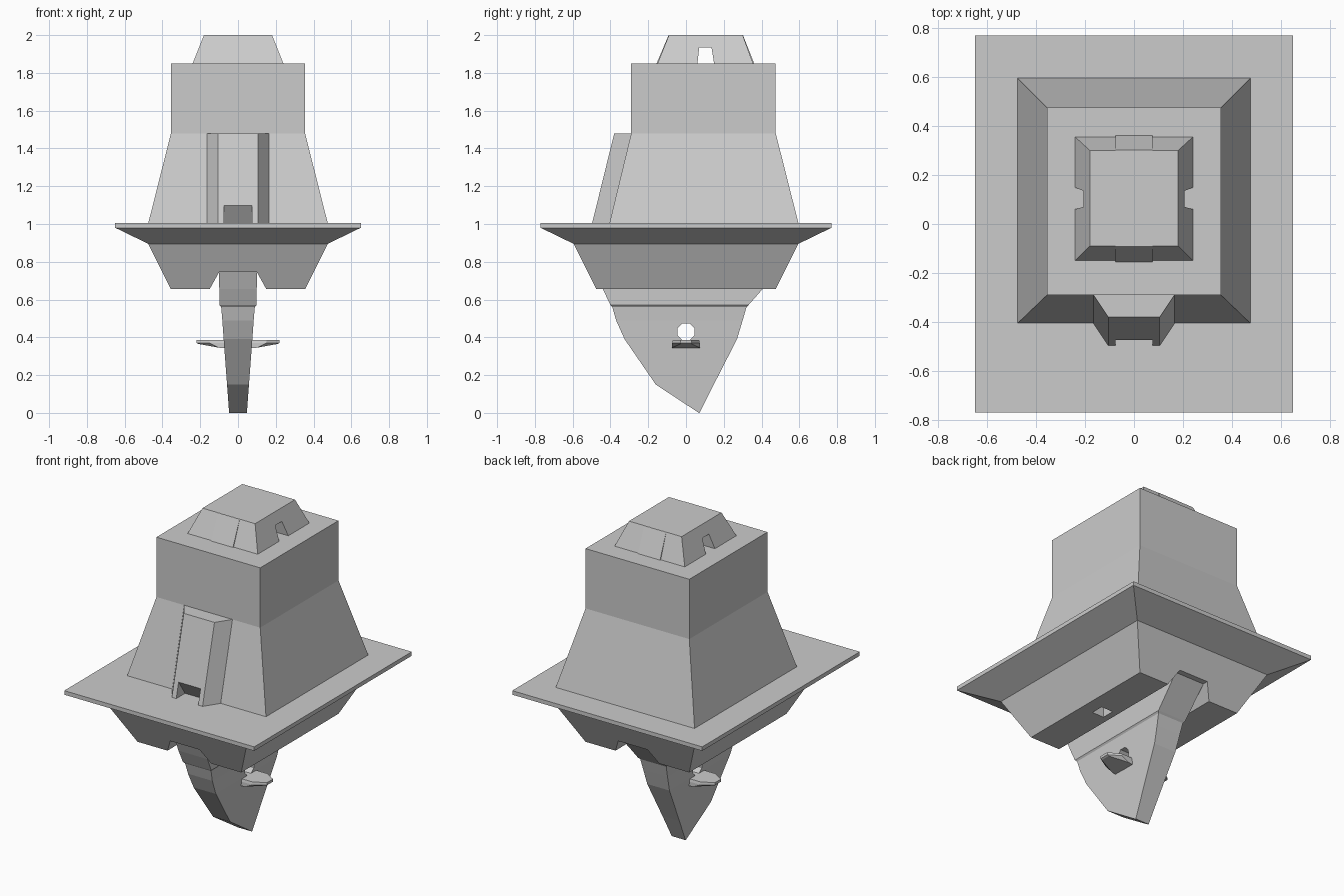
import bpy, bmesh, math

if "Cube" in bpy.data.objects:
    bpy.data.objects.remove(bpy.data.objects["Cube"])


def loft(name, rings):
    """Closed solid skinned through rings with equal point counts."""
    bm = bmesh.new()
    vs = [[bm.verts.new(p) for p in r] for r in rings]
    n = len(rings[0])
    for a, b in zip(vs, vs[1:]):
        for i in range(n):
            j = (i + 1) % n
            bm.faces.new((a[i], a[j], b[j], b[i]))
    bm.faces.new(vs[0][::-1])
    bm.faces.new(vs[-1])
    bmesh.ops.recalc_face_normals(bm, faces=bm.faces)
    me = bpy.data.meshes.new(name)
    bm.to_mesh(me)
    bm.free()
    ob = bpy.data.objects.new(name, me)
    bpy.context.collection.objects.link(ob)
    return ob


def rect(hx, y0, y1, z, cx=0):
    return [(cx - hx, y0, z), (cx + hx, y0, z), (cx + hx, y1, z), (cx - hx, y1, z)]


def along_x(name, profile, x0, x1):
    return loft(name, [[(x, y, z) for y, z in profile] for x in (x0, x1)])


def cut(ob, cutter):
    """Subtract the cutter, then discard it."""
    cutter.hide_render = True
    m = ob.modifiers.new("cut", 'BOOLEAN')
    m.operation, m.solver, m.object = 'DIFFERENCE', 'EXACT', cutter
    bpy.context.view_layer.objects.active = ob
    bpy.ops.object.modifier_apply(modifier=m.name)
    bpy.data.objects.remove(cutter)


# Hull: flat deck with tapering underside
hull = loft("hull_deck", [rect(.355, -.475, .475, .655), rect(.475, -.595, .595, .895),
                          rect(.65, -.77, .77, .98), rect(.65, -.77, .77, 1.005)])
# Keel channel along the underside
slot = [(-.161, .635), (.161, .635), (.10, .745), (-.10, .745)]
cut(hull, loft("slot_cutter", [[(x, y, z) for x, z in slot] for y in (-.9, .9)]))
# Square pockets either side of the keel
for s in (-1, 1):
    cut(hull, loft("pocket_cutter", [rect(.04, -.04, .04, z, s * .23) for z in (.6, .75)]))

# Tower
loft("tower", [rect(.475, -.405, .595, 1.005), rect(.355, -.29, .475, 1.48),
               rect(.355, -.29, .475, 1.85)])


# Sloping buttress on the tower front, with a doorway
def buttress_ring(dy, z):
    return [(-.165, -.29 - dy, z), (-.105, -.38 - dy, z), (.105, -.38 - dy, z),
            (.165, -.29 - dy, z), (.165, -.26 - dy, z), (-.165, -.26 - dy, z)]


buttress = loft("front_buttress", [buttress_ring(.117, 1.004), buttress_ring(0, 1.48)])
cut(buttress, along_x("door_cutter", [(-.6, .9), (-.6, 1.10), (-.475, 1.10), (-.41, 1.004), (-.41, .9)],
                      -.075, .075))

# Roof cap with a side tunnel
cap = loft("roof_cap", [rect(.24, -.15, .355, 1.85), rect(.18, -.09, .30, 2.0)])
cut(cap, along_x("tunnel_cutter", [(.058, 1.83), (.152, 1.83), (.135, 1.935), (.07, 1.935)], -.4, .4))

# Thin panels on the cap front and back
for name, y0, y1, d in (("cap_front_panel", -.15, -.09, -.006), ("cap_back_panel", .355, .30, .006)):
    along_x(name, [(y0 + d, 1.85), (y1 + d * .3, 2.0), (y1 - d, 1.999), (y0 - d, 1.85)], -.075, .075)

# Keel: side outline as (z, front y, back y, half width)
keel_rows = [(0, .068, .072, .047), (.15, -.16, .147, .058), (.39, -.325, .27, .076),
             (.49, -.37, .30, .083), (.56, -.39, .32, .089), (.57, -.40, .33, .097),
             (.655, -.44, .405, .099), (.745, -.475, .485, .102)]
keel = loft("keel", [rect(w, a, b, z) for z, a, b, w in keel_rows])
hole = [(.048 * math.cos(math.radians(22.5 + 45 * i)), .43 + .048 * math.sin(math.radians(22.5 + 45 * i)))
        for i in range(8)]
cut(keel, along_x("hole_cutter", hole, -.3, .3))

# Small side fins with a bevelled underside
for s, name in ((-1, "left_fin"), (1, "right_fin")):
    def fin_ring(k, z, tip):
        pts = [(.04, -.073), (.15, -.073), (tip, -.03), (tip, .03), (.15, .073), (.04, .073)]
        return [(s * x, y * k, z) for x, y in pts]
    under = [(s * x, y, z) for x, y, z in ((.04, -.073, .34), (.10, -.073, .345), (.21, -.03, .365),
                                           (.21, .03, .365), (.10, .073, .345), (.04, .073, .34))]
    loft(name, [under, fin_ring(1, .370, .22), fin_ring(.95, .386, .22)])
